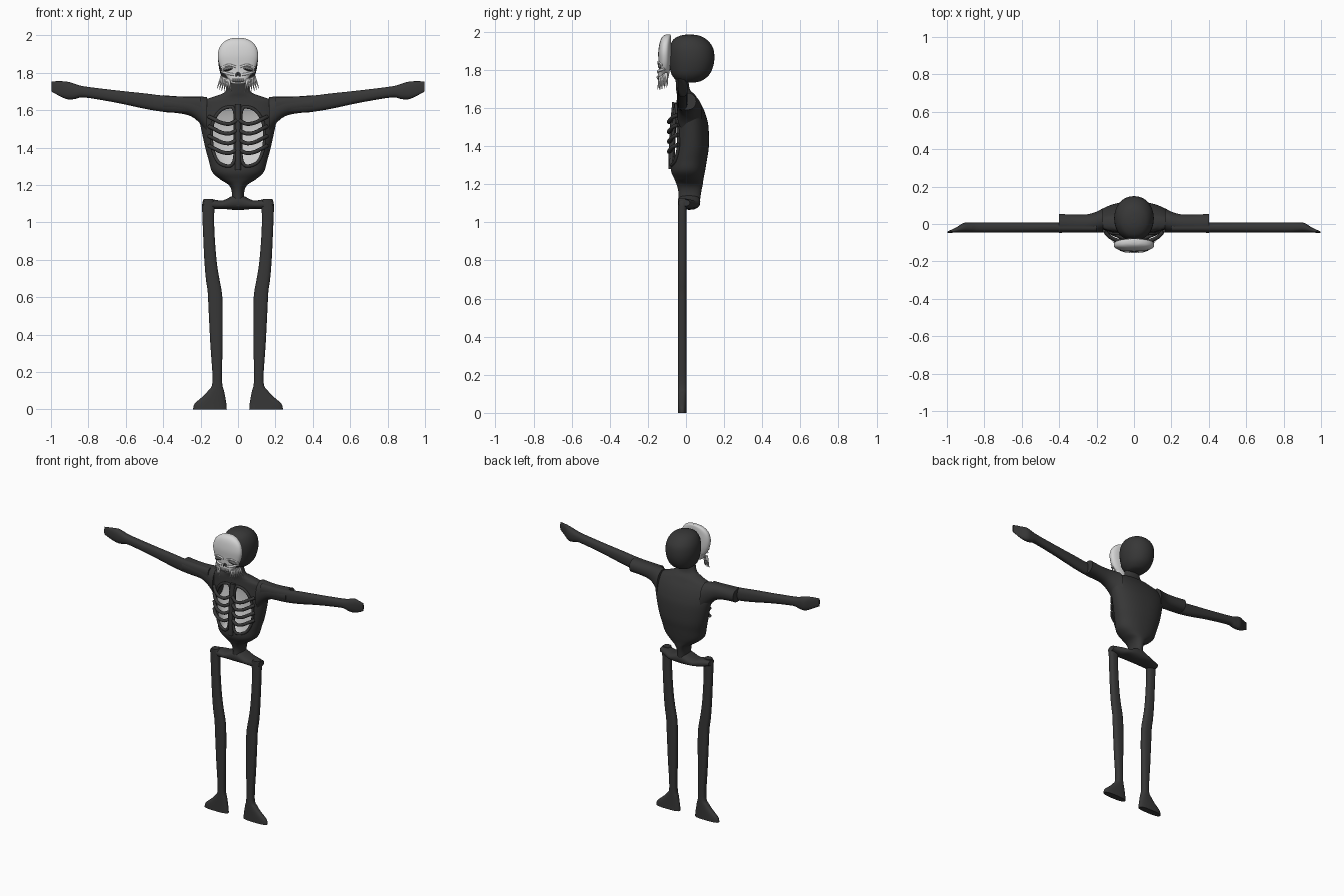
import bpy, bmesh, math
from mathutils import Vector

if "Cube" in bpy.data.objects:
    bpy.data.objects.remove(bpy.data.objects["Cube"])


def material(name, v):
    m = bpy.data.materials.new(name)
    m.diffuse_color = (v, v, v, 1)
    m.use_nodes = True
    m.node_tree.nodes["Principled BSDF"].inputs["Base Color"].default_value = m.diffuse_color
    return m


DARK = material("charcoal", 0.038)
BONE = material("pale bone", 0.66)
SHADE = material("socket grey", 0.16)


def finish(name, bm, mat, flip=False):
    bmesh.ops.recalc_face_normals(bm, faces=bm.faces)
    if flip:
        bmesh.ops.reverse_faces(bm, faces=bm.faces)
    for f in bm.faces:
        f.smooth = len(f.verts) <= 4
    me = bpy.data.meshes.new(name)
    bm.to_mesh(me)
    bm.free()
    me.materials.append(mat)
    ob = bpy.data.objects.new(name, me)
    bpy.context.collection.objects.link(ob)
    return ob


def smooth_path(pts, steps):
    """Catmull-Rom interpolation of equal-length tuples."""
    out = []
    for i in range(len(pts) - 1):
        a, b, c, d = (pts[max(0, min(len(pts) - 1, i + k))] for k in (-1, 0, 1, 2))
        for s in range(steps):
            t = s / steps
            out.append([0.5 * (2 * q + (r - p) * t + (2 * p - 5 * q + 4 * r - w) * t * t
                               + (3 * q - p - 3 * r + w) * t ** 3)
                        for p, q, r, w in zip(a, b, c, d)])
    return out + [list(pts[-1])]


def loft(rings, axis="z", n=2.4, segs=32, steps=4, side=1, caps=True):
    """Skin of superellipse sections. Ring: position, a range, y range."""
    bm = bmesh.new()
    loops = []
    for t, a0, a1, y0, y1 in smooth_path(rings, steps):
        loop = []
        for k in range(segs):
            th = 2 * math.pi * k / segs
            c, s = math.cos(th), math.sin(th)
            a = (a0 + a1) / 2 + (a1 - a0) / 2 * math.copysign(abs(c) ** (2 / n), c)
            y = (y0 + y1) / 2 + (y1 - y0) / 2 * math.copysign(abs(s) ** (2 / n), s)
            loop.append(bm.verts.new((side * a, y, t) if axis == "z" else (side * t, y, a)))
        loops.append(loop)
    for l0, l1 in zip(loops, loops[1:]):
        for k in range(segs):
            j = (k + 1) % segs
            bm.faces.new((l0[k], l0[j], l1[j], l1[k]))
    if caps:
        bm.faces.new(loops[0])
        bm.faces.new(loops[-1])
    return bm


def tube(name, pts, radius, mat, cyclic=False):
    cu = bpy.data.curves.new(name, "CURVE")
    cu.dimensions = "3D"
    cu.bevel_depth = radius
    cu.bevel_resolution = 3
    cu.use_fill_caps = True
    sp = cu.splines.new("POLY")
    path = smooth_path(pts + [pts[0]] if cyclic else pts, 5)
    if cyclic:
        path.pop()
    sp.points.add(len(path) - 1)
    for p, co in zip(sp.points, path):
        p.co = (*co, 1)
    sp.use_cyclic_u = cyclic
    sp.use_smooth = True
    cu.materials.append(mat)
    ob = bpy.data.objects.new(name, cu)
    bpy.context.collection.objects.link(ob)


def ball(name, loc, scale, mat, tilt=0):
    bm = bmesh.new()
    bmesh.ops.create_uvsphere(bm, u_segments=40, v_segments=24, radius=1)
    ob = finish(name, bm, mat)
    ob.location, ob.scale, ob.rotation_euler = loc, scale, (0, tilt, 0)


# Torso shell with two open rib windows and a pale lining
TORSO = [(1.09, .035, -.04, .07), (1.16, .033, -.04, .08), (1.20, .05, -.05, .088),
         (1.23, .095, -.062, .092), (1.27, .138, -.078, .10), (1.33, .156, -.075, .11),
         (1.40, .175, -.067, .12), (1.50, .197, -.062, .118), (1.56, .208, -.057, .105),
         (1.61, .205, -.052, .085), (1.65, .19, -.048, .06), (1.672, .13, -.048, .045),
         (1.70, .068, -.052, .02), (1.77, .05, -.055, .01)]
WINDOW = [(.03, 1.618), (.07, 1.612), (.107, 1.585), (.135, 1.53), (.142, 1.46), (.135, 1.39),
          (.107, 1.325), (.06, 1.302), (.03, 1.312), (.016, 1.36), (.016, 1.47), (.016, 1.58)]


def in_window(x, z):
    x, inside = abs(x), False
    for (xa, za), (xb, zb) in zip(WINDOW, WINDOW[1:] + WINDOW[:1]):
        if (za > z) != (zb > z) and x < xa + (z - za) / (zb - za) * (xb - xa):
            inside = not inside
    return inside


for name, inset, mat in (("torso", 0, DARK), ("torso_lining", .006, BONE)):
    rings = [(z, -w + inset, w - inset, y0 + inset, y1 - inset) for z, w, y0, y1 in TORSO]
    bm = loft(rings, n=2.2, segs=120, steps=6, caps=not inset)
    holes = []
    for f in bm.faces:
        c = f.calc_center_median()
        if len(f.verts) == 4 and c.y < 0.0 and in_window(c.x, c.z):
            holes.append(f)
    bmesh.ops.delete(bm, geom=holes, context="FACES")
    finish(name, bm, mat, flip=bool(inset))


def front_y(x, z):
    """Depth of the torso front at a point."""
    for r0, r1 in zip(TORSO, TORSO[1:]):
        if r0[0] <= z <= r1[0]:
            t = (z - r0[0]) / (r1[0] - r0[0])
            w, y0, y1 = (p + (q - p) * t for p, q in zip(r0[1:], r1[1:]))
            return (y0 + y1) / 2 - (y1 - y0) / 2 * max(0, 1 - (abs(x) / w) ** 2.2) ** (1 / 2.2)


# Window frames, ribs and breastbone
for side, tag in ((-1, "left"), (1, "right")):
    tube("rib_window_frame_" + tag, [(side * x, front_y(x, z) - .003, z) for x, z in WINDOW],
         .009, DARK, cyclic=True)
    for i in range(4):
        z = 1.545 - .052 * i
        tube(f"rib_{tag}_{i + 1}",
             [(side * .008, -.072, z), (side * .045, -.088, z - .018),
              (side * .09, -.087, z - .012), (side * .13, -.068, z + .008),
              (side * .155, -.04, z + .02)], .0105, DARK)
tube("breastbone", [(0, -.056, 1.63), (0, -.068, 1.5), (0, -.074, 1.38), (0, -.075, 1.28)], .017, DARK)

# Pelvis bar
finish("pelvis", loft([(-.188, 1.085, 1.12, -.04, .02), (-.13, 1.072, 1.122, -.042, .045),
                       (-.08, 1.072, 1.118, -.042, .068), (0, 1.066, 1.15, -.042, .075),
                       (.08, 1.072, 1.118, -.042, .068), (.13, 1.072, 1.122, -.042, .045),
                       (.188, 1.085, 1.12, -.04, .02)], axis="x"), DARK)

# Arms, sleeves and legs
ARM = [(.2, 1.58, 1.67, -.045, .008), (.3, 1.585, 1.672, -.045, .008), (.4, 1.592, 1.678, -.045, .008),
       (.5, 1.608, 1.69, -.045, .008), (.65, 1.64, 1.706, -.045, .008), (.82, 1.668, 1.727, -.045, .008),
       (.87, 1.66, 1.74, -.045, .008), (.91, 1.658, 1.752, -.045, .006), (.95, 1.674, 1.755, -.046, -.018),
       (.998, 1.70, 1.754, -.048, -.04)]
SLEEVE = [(.165, 1.47, 1.67, -.046, .085), (.2, 1.525, 1.673, -.046, .066), (.25, 1.567, 1.673, -.046, .052),
          (.32, 1.584, 1.674, -.046, .05), (.4, 1.59, 1.68, -.047, .054)]
LEG = [(0, .06, .24), (.03, .062, .232), (.07, .069, .188), (.1, .075, .16), (.15, .085, .136),
       (.35, .083, .148), (.55, .082, .158), (.63, .087, .162), (.7, .10, .172), (.8, .115, .18),
       (.95, .126, .187), (1.05, .127, .191), (1.1, .124, .191), (1.125, .135, .184)]
for side, tag in ((-1, "left"), (1, "right")):
    finish("arm_" + tag, loft(ARM, axis="x", side=side), DARK)
    finish("sleeve_" + tag, loft(SLEEVE, axis="x", side=side, n=2.2), DARK)
    finish("leg_" + tag, loft([r + (-.043, .003) for r in LEG], side=side, n=2.6), DARK)

# Head: hooded ball behind the mask
finish("head", loft([(1.735, -.03, .03, -.03, .05), (1.745, -.058, .058, -.05, .085),
                     (1.775, -.085, .085, -.075, .122), (1.82, -.1, .1, -.086, .143),
                     (1.87, -.106, .106, -.09, .149), (1.92, -.1, .1, -.086, .14),
                     (1.96, -.078, .078, -.066, .108), (1.98, -.045, .045, -.03, .07),
                     (1.986, -.012, .012, .005, .03)], n=2.1, segs=40), DARK)

# Skull mask
MASK = [(1.74, .03, -.142, -.10), (1.75, .046, -.147, -.095), (1.78, .062, -.147, -.088),
        (1.80, .08, -.143, -.085), (1.84, .099, -.144, -.08), (1.89, .108, -.146, -.078),
        (1.935, .099, -.14, -.078), (1.965, .075, -.13, -.078), (1.982, .043, -.115, -.08),
        (1.987, .012, -.10, -.085)]
finish("skull_mask", loft([(z, -w, w, a, b) for z, w, a, b in MASK], n=2.5, segs=48), BONE)
for side, tag in ((-1, "left"), (1, "right")):
    ball("eye_socket_" + tag, (side * .05, -.136, 1.822), (.032, .01, .012), SHADE, side * .25)
    ball("eye_slit_" + tag, (side * .051, -.139, 1.817), (.026, .009, .004), DARK, side * .25)
    tube("brow_" + tag, [(side * .012, -.144, 1.832), (side * .05, -.143, 1.842),
                         (side * .09, -.122, 1.826)], .006, BONE)
    tube("cheekbone_" + tag, [(side * .022, -.145, 1.79), (side * .055, -.142, 1.796),
                              (side * .086, -.112, 1.806)], .007, BONE)
    ball("nose_hole_" + tag, (side * .007, -.141, 1.79), (.007, .009, .014), DARK, side * -.3)
    # Fan of fangs beneath each cheek
    for i in range(7):
        t = i / 6
        base = Vector((side * (.05 + .035 * t), -.135 + .03 * t, 1.765 + .018 * t))
        tip = Vector((side * (.036 + .077 * t), -.15 + .055 * t, 1.695 + .02 * t * t))
        bm = bmesh.new()
        bmesh.ops.create_cone(bm, cap_ends=True, segments=8, radius1=.009, radius2=.001,
                              depth=(tip - base).length)
        ob = finish(f"fang_{tag}_{i + 1}", bm, BONE)
        ob.location = (base + tip) / 2
        ob.rotation_euler = (tip - base).to_track_quat("Z", "Y").to_euler()

# Mouth line and teeth
ball("mouth", (0, -.142, 1.758), (.034, .008, .012), DARK)
for i in range(6):
    ball(f"tooth_{i + 1}", ((i - 2.5) * .0105, -.149, 1.761), (.0048, .005, .009), BONE)
